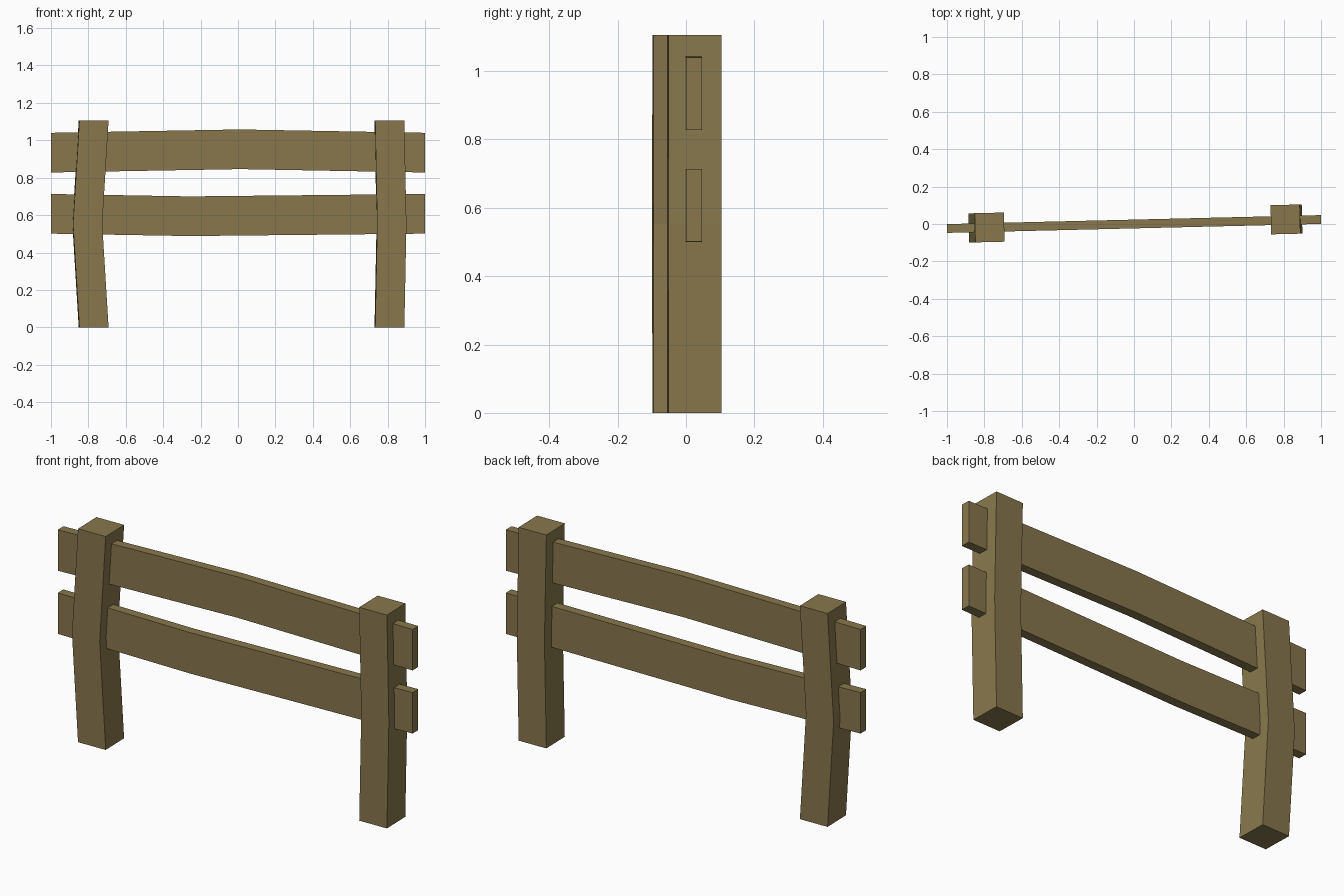
import bpy
import bmesh
from mathutils import Matrix, Vector

if "Cube" in bpy.data.objects:
    bpy.data.objects.remove(bpy.data.objects["Cube"], do_unlink=True)

# Single wood colour
wood = bpy.data.materials.new("weathered_wood")
wood.use_nodes = True
colour = (0.248, 0.187, 0.073, 1)
wood.diffuse_color = colour
wood.node_tree.nodes["Principled BSDF"].inputs["Base Color"].default_value = colour

# The whole fence is turned slightly about the vertical
turn = Matrix.Rotation(0.024, 4, "Z")


def bent_beam(name, path, side_a, side_b):
    """Four-sided beam through the path points, with half-size vectors a and b."""
    a, b = Vector(side_a), Vector(side_b)
    bm = bmesh.new()
    rings = []
    for point in path:
        p = Vector(point)
        rings.append([bm.verts.new(turn @ (p + s * a + t * b))
                      for s, t in ((-1, -1), (1, -1), (1, 1), (-1, 1))])
    for low, high in zip(rings, rings[1:]):
        for i in range(4):
            j = (i + 1) % 4
            bm.faces.new((low[i], low[j], high[j], high[i]))
    bm.faces.new(rings[0])
    bm.faces.new(rings[-1])
    bmesh.ops.recalc_face_normals(bm, faces=bm.faces)
    mesh = bpy.data.meshes.new(name)
    bm.to_mesh(mesh)
    bm.free()
    mesh.materials.append(wood)
    obj = bpy.data.objects.new(name, mesh)
    bpy.context.collection.objects.link(obj)


# Posts: square timbers kinked at mid height
HEIGHT = 1.105
for name, x, y, bend in (("right_post", -0.772, 0, -0.034),
                         ("left_post", 0.81, 0.005, 0.011)):
    bent_beam(name,
              [(x, y, 0), (x + bend, y, HEIGHT / 2), (x, y, HEIGHT)],
              (0.078, 0, 0), (0, 0.078, 0))

# Rails: thin planks kinked up or down near the middle
for name, z, kink_x, bend in (("upper_rail", 0.934, 0.01, 0.018),
                              ("lower_rail", 0.607, -0.26, -0.013)):
    bent_beam(name,
              [(-1, 0, z), (kink_x, 0, z + bend), (1, 0, z)],
              (0, 0.0235, 0), (0, 0, 0.106))
